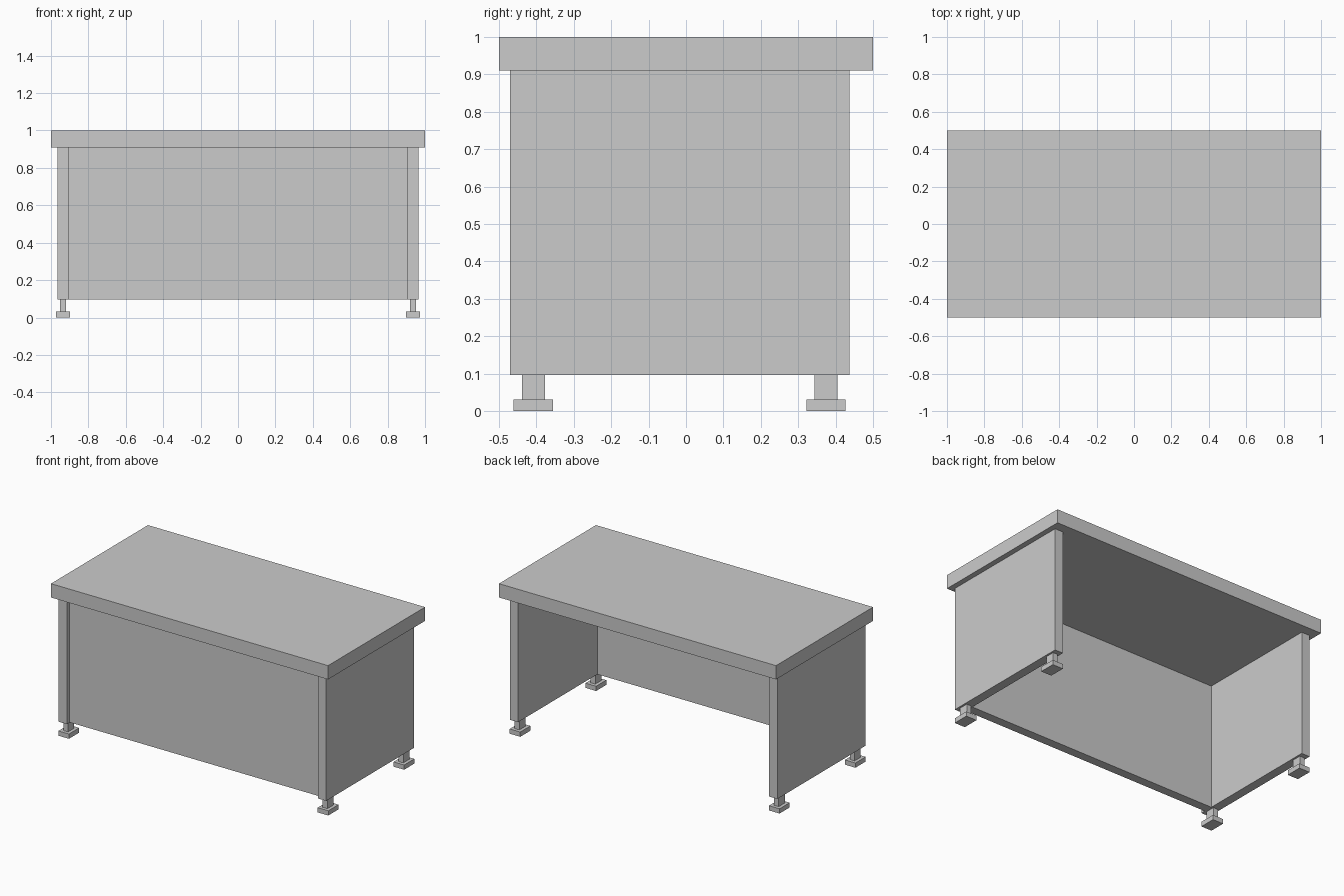
import bpy

if "Cube" in bpy.data.objects:
    bpy.data.objects.remove(bpy.data.objects["Cube"])


def box(name, x, y, z):
    """Box from (min, max) ranges on each axis."""
    bpy.ops.mesh.primitive_cube_add(
        size=1, location=[(a + b) / 2 for a, b in (x, y, z)])
    ob = bpy.context.object
    ob.name = name
    ob.scale = [b - a for a, b in (x, y, z)]
    bpy.ops.object.transform_apply(location=False, rotation=False, scale=True)
    return ob


TOP_Z, BOTTOM_Z = 0.91, 0.097
SIDE_X = 0.936      # centre of each side panel
THICK = 0.059

# Desk top
box("desk_top", (-1, 1), (-0.5, 0.5), (TOP_Z, 1))

# Recessed front panel between the side panels
inner = SIDE_X - THICK / 2
box("front_panel", (-inner, inner), (-0.44, -0.381), (BOTTOM_Z, TOP_Z))

for side, s in (("left", -1), ("right", 1)):
    cx = s * SIDE_X
    # Side panel
    box(f"{side}_side_panel", (cx - THICK / 2, cx + THICK / 2),
        (-0.47, 0.437), (BOTTOM_Z, TOP_Z))
    # Feet: narrow stem on a wider pad
    for end, cy in (("front", -0.408), ("back", 0.374)):
        box(f"{side}_{end}_foot_stem", (cx - 0.017, cx + 0.017),
            (cy - 0.031, cy + 0.031), (0.031, BOTTOM_Z))
        box(f"{side}_{end}_foot_pad", (cx - 0.038, cx + 0.038),
            (cy - 0.0525, cy + 0.0525), (0, 0.031))
